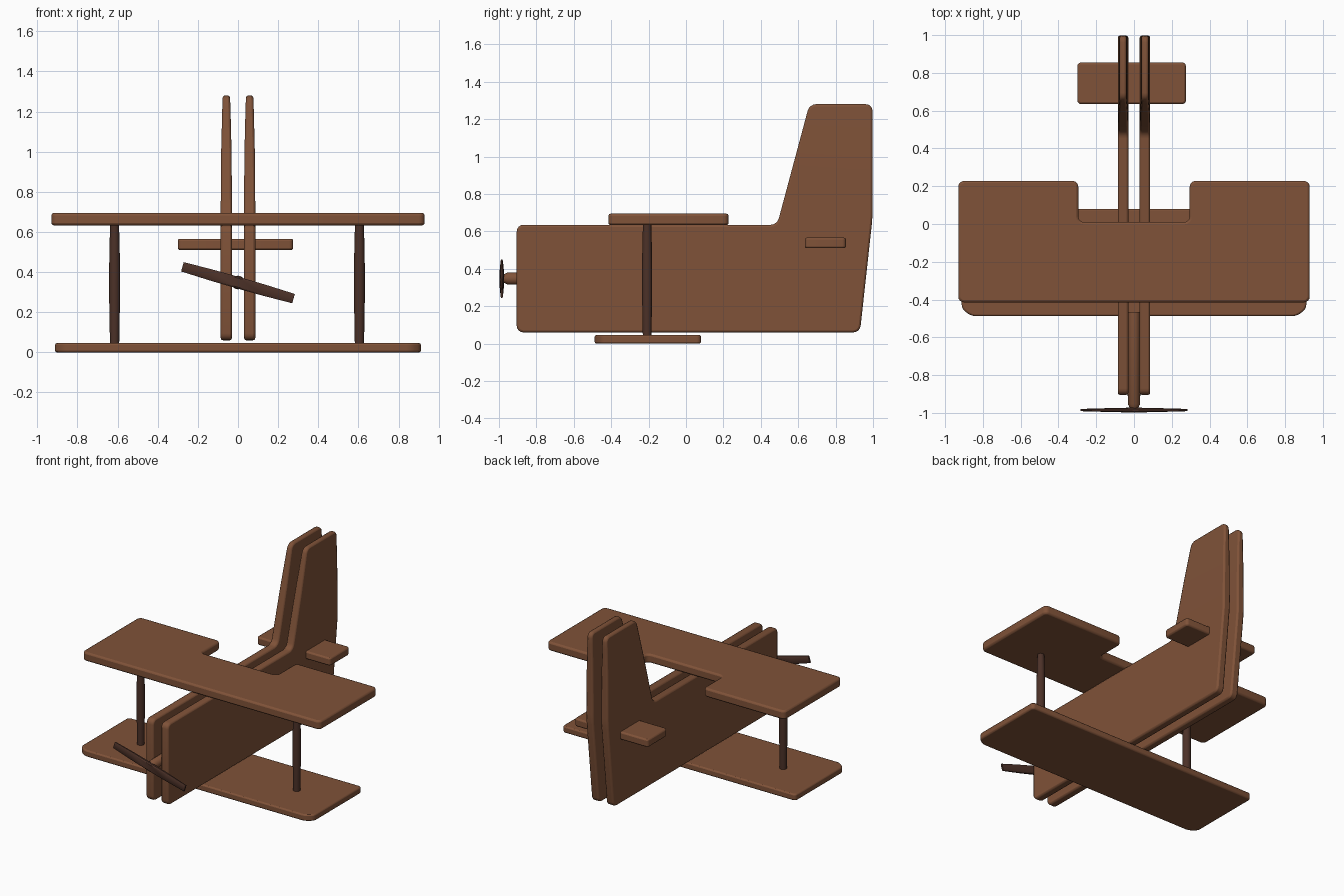
import bpy, bmesh, math
from mathutils import Matrix, Vector

if "Cube" in bpy.data.objects:
    bpy.data.objects.remove(bpy.data.objects["Cube"])


def material(name, rgb):
    m = bpy.data.materials.new(name)
    m.diffuse_color = (*rgb, 1)
    m.use_nodes = True
    m.node_tree.nodes["Principled BSDF"].inputs["Base Color"].default_value = m.diffuse_color
    return m


WOOD = material("warm wood", (0.215, 0.085, 0.04))
DARK = material("dark wood", (0.072, 0.031, 0.021))


def finish(name, bm, mat, bevel=0.0):
    bmesh.ops.recalc_face_normals(bm, faces=bm.faces)
    me = bpy.data.meshes.new(name)
    bm.to_mesh(me)
    bm.free()
    me.materials.append(mat)
    ob = bpy.data.objects.new(name, me)
    bpy.context.collection.objects.link(ob)
    bpy.ops.object.select_all(action='DESELECT')
    ob.select_set(True)
    bpy.context.view_layer.objects.active = ob
    bpy.ops.object.shade_smooth_by_angle(angle=math.radians(35))
    if bevel:
        b = ob.modifiers.new("edge", 'BEVEL')
        b.width, b.segments, b.limit_method = bevel, 2, 'ANGLE'
        b.angle_limit = math.radians(40)
    return ob


def slab(outline, thick, radius):
    """Rounded outline in the xy plane, extruded to z = 0..thick."""
    bm = bmesh.new()
    bm.faces.new([bm.verts.new((x, y, 0)) for x, y in outline])
    bmesh.ops.bevel(bm, geom=bm.verts[:], offset=radius, segments=4,
                    profile=0.5, affect='VERTICES')
    ext = bmesh.ops.extrude_face_region(bm, geom=bm.faces[:])
    top = [v for v in ext["geom"] if isinstance(v, bmesh.types.BMVert)]
    bmesh.ops.translate(bm, verts=top, vec=(0, 0, thick))
    return bm


def plate(name, outline, z, thick, radius, bevel):
    bm = slab(outline, thick, radius)
    bmesh.ops.translate(bm, verts=bm.verts, vec=(0, 0, z))
    return finish(name, bm, WOOD, bevel)


def spindle(name, rings, matrix, mat, sides=16):
    """Lathe made of (radius, height) rings along local z."""
    bm = bmesh.new()
    loops = [[bm.verts.new((r * math.cos(2 * math.pi * i / sides),
                            r * math.sin(2 * math.pi * i / sides), h))
              for i in range(sides)] for r, h in rings]
    for a, b in zip(loops, loops[1:]):
        for i in range(sides):
            j = (i + 1) % sides
            bm.faces.new((a[i], a[j], b[j], b[i]))
    bm.faces.new(loops[0])
    bm.faces.new(loops[-1])
    bm.transform(matrix)
    return finish(name, bm, mat)


# Wings and tailplane
plate("upper_wing", [(-0.93, -0.415), (0.93, -0.415), (0.93, 0.228), (0.295, 0.228),
                     (0.295, 0.01), (-0.295, 0.01), (-0.295, 0.228), (-0.93, 0.228)],
      0.633, 0.062, 0.03, 0.012)
plate("lower_wing", [(-0.86, -0.488), (0.86, -0.488), (0.912, -0.45), (0.912, 0.08),
                     (-0.912, 0.08), (-0.912, -0.45)], 0.0, 0.046, 0.022, 0.009)
plate("tailplane", [(-0.3, 0.635), (0.275, 0.635), (0.275, 0.855), (-0.3, 0.855)],
      0.51, 0.056, 0.02, 0.01)

# Two fuselage side panels with tail fins that get thinner towards the top
SIDE = [(-0.905, 0.06), (0.93, 0.06), (0.997, 0.67), (0.997, 1.28),
        (0.66, 1.28), (0.487, 0.635), (-0.905, 0.635)]
for label, cx in (("left", -0.058), ("right", 0.058)):
    bm = slab(SIDE, 0.056, 0.035)
    # local (x, y, z) -> world (z, x, y)
    bm.transform(Matrix(((0, 0, 1, -0.028), (1, 0, 0, 0), (0, 1, 0, 0), (0, 0, 0, 1))))
    for cut in (0.75, 1.0, 1.2):
        bmesh.ops.bisect_plane(bm, geom=bm.verts[:] + bm.edges[:] + bm.faces[:],
                               plane_co=(0, 0, cut), plane_no=(0, 0, 1))
    for v in bm.verts:
        t = max(0.0, (v.co.z - 0.75) / 0.53)
        v.co.x = v.co.x * (1 - 0.35 * t * t) + cx
    finish(label + "_side_panel", bm, WOOD, 0.011)

# Wing struts, slightly swollen in the middle
for label, x in (("left", -0.615), ("right", 0.605)):
    spindle(label + "_strut", [(0.023, 0.04), (0.025, 0.15), (0.027, 0.27),
                               (0.027, 0.42), (0.025, 0.54), (0.022, 0.64)],
            Matrix.Translation((x, -0.208, 0)), DARK)

# Propeller shaft between the panels
spindle("propeller_shaft", [(0.02, -0.02), (0.026, 0.0), (0.033, 0.012), (0.034, 0.5)],
        Matrix.Translation((0, -0.965, 0.348)) @ Matrix.Rotation(-math.pi / 2, 4, 'X'), WOOD)

# Tilted propeller blade, thinner at the tips
bm = bmesh.new()
sections = []
for x, w, t in ((-0.288, 0.024, 0.006), (-0.14, 0.028, 0.01), (0, 0.029, 0.013),
                (0.14, 0.028, 0.01), (0.288, 0.024, 0.006)):
    sections.append([bm.verts.new((x, a * t, b * w)) for a, b in
                     ((-1, -0.75), (-0.5, -1), (0.5, -1), (1, -0.75),
                      (1, 0.75), (0.5, 1), (-0.5, 1), (-1, 0.75))])
for a, b in zip(sections, sections[1:]):
    for i in range(8):
        j = (i + 1) % 8
        bm.faces.new((a[i], a[j], b[j], b[i]))
bm.faces.new(sections[0])
bm.faces.new(sections[-1])
bm.transform(Matrix.Translation((0, -0.985, 0.347)) @
             Matrix.Rotation(math.radians(16), 4, 'Y'))
finish("propeller", bm, DARK)
